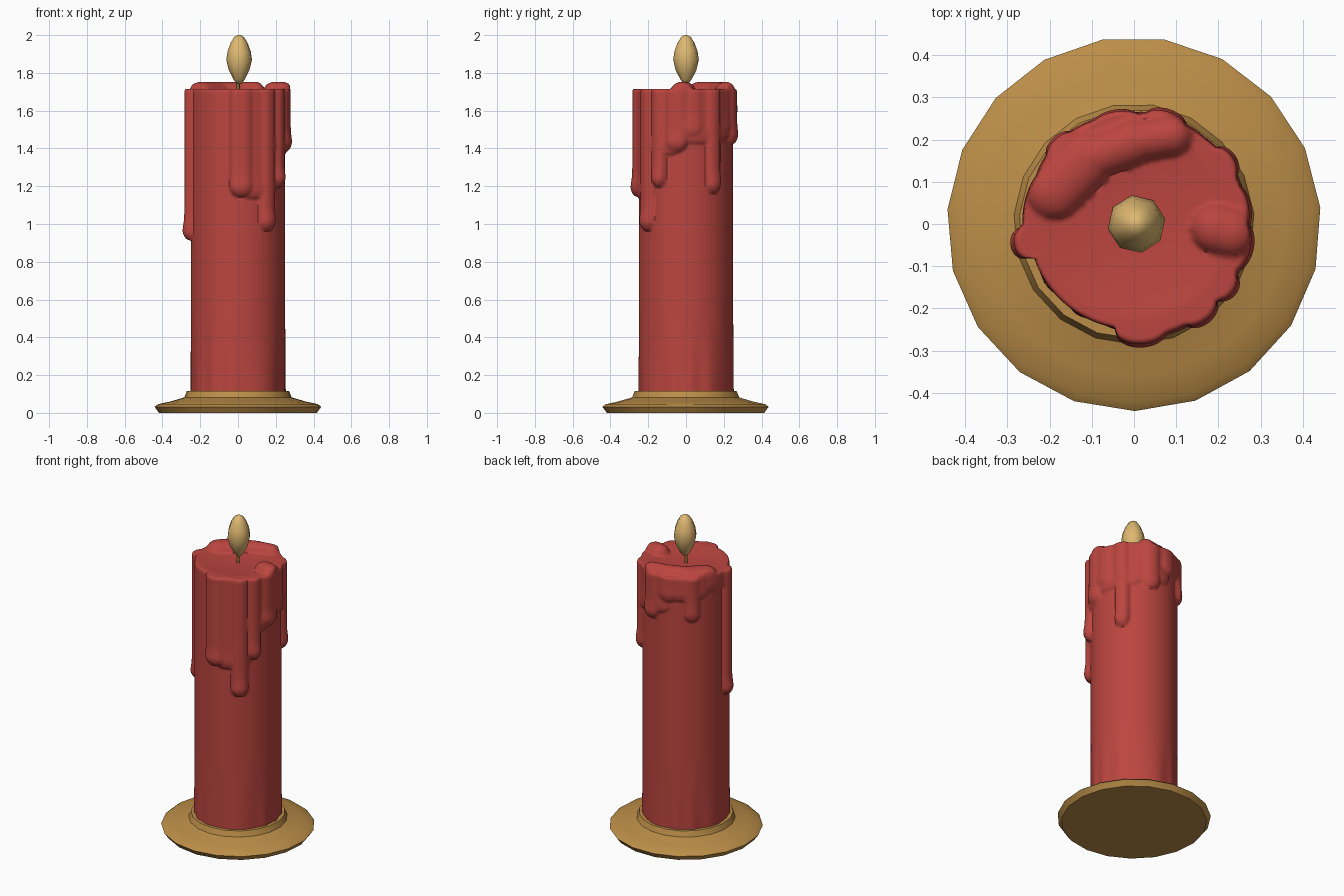
import bpy, bmesh, math
from mathutils import Vector

cube = bpy.data.objects.get("Cube")
if cube:
    bpy.data.objects.remove(cube, do_unlink=True)


def material(name, rgb):
    mat = bpy.data.materials.new(name)
    mat.use_nodes = True
    mat.diffuse_color = (*rgb, 1)
    mat.node_tree.nodes["Principled BSDF"].inputs["Base Color"].default_value = (*rgb, 1)
    return mat


RED = material("red wax", (0.50, 0.060, 0.050))
BRASS = material("brass", (0.50, 0.27, 0.065))
FLAME = material("pale flame", (0.73, 0.48, 0.165))


def loft(name, rings, mat, angle=40):
    """Skin closed rings of points, capping the first and last ring."""
    bm = bmesh.new()
    loops = [[bm.verts.new(p) for p in ring] for ring in rings]
    n = len(loops[0])
    for low, high in zip(loops, loops[1:]):
        for i in range(n):
            j = (i + 1) % n
            bm.faces.new((low[i], low[j], high[j], high[i]))
    bm.faces.new(loops[0][::-1])
    bm.faces.new(loops[-1])
    mesh = bpy.data.meshes.new(name)
    bm.to_mesh(mesh)
    bm.free()
    obj = bpy.data.objects.new(name, mesh)
    bpy.context.collection.objects.link(obj)
    mesh.materials.append(mat)
    bpy.ops.object.select_all(action="DESELECT")
    obj.select_set(True)
    bpy.context.view_layer.objects.active = obj
    bpy.ops.object.shade_smooth_by_angle(angle=math.radians(angle))
    return obj


def lathe(name, profile, sides, mat, turn=0, x=0, angle=40):
    turns = [math.radians(turn) + math.tau * i / sides for i in range(sides)]
    rings = [[(x + r * math.cos(a), r * math.sin(a), z) for a in turns] for r, z in profile]
    return loft(name, rings, mat, angle)


# Dish with a raised collar around the candle
lathe("dish", [(0.42, 0), (0.425, 0.008), (0.443, 0.032), (0.425, 0.046), (0.36, 0.06),
               (0.285, 0.082), (0.272, 0.115), (0.25, 0.115), (0.24, 0.1)], 19, BRASS, 5, angle=30)

# Wax runs: direction, half width (both degrees), lowest height, thickness
RUNS = [
    (-86, 14, 1.14, 0.035), (-53, 11, 0.96, 0.035), (-34, 9, 1.19, 0.035),
    (-12, 14, 1.38, 0.032), (8, 14, 1.45, 0.025), (34, 10, 1.16, 0.032),
    (73, 12, 1.42, 0.028), (100, 13, 1.55, 0.02), (133, 10, 1.43, 0.024),
    (190, 9, 0.91, 0.038),
    # thin coats joining the runs
    (-66, 28, 1.13, 0.02), (-28, 28, 1.36, 0.02), (22, 40, 1.42, 0.017),
    (70, 32, 1.46, 0.015), (125, 32, 1.56, 0.014), (172, 22, 1.6, 0.012),
]

# Melted lumps on the top: start, end, radius
LUMPS = [
    ((-0.19, 0.08), (-0.12, 0.15), 0.07), ((-0.12, 0.15), (0, 0.195), 0.055),
    ((0, 0.195), (0.09, 0.21), 0.05), ((0.195, -0.01), (0.23, -0.02), 0.06),
]
BASE, TOP, SIDES = 0.1, 1.715, 150


def wall_radius(a, z):
    thick = 0
    for direction, half, low, depth in RUNS:
        d = (a - math.radians(direction) + math.pi) % math.tau - math.pi
        across = d / math.radians(half)
        tip = max(0, 1 - (z - low) / 0.06)
        room = 1 - across ** 2 - tip ** 2
        if room > 0:
            bulb = 1 + 0.25 * math.exp(-((z - low - 0.05) / 0.05) ** 2)
            thick = max(thick, depth * bulb * room ** 0.4)
    # faint flutes that fade out above the foot
    foot = max(0, 1 - (z - BASE) / 0.4)
    return 0.25 + thick + 0.004 * foot * math.sin(11 * a + 2 * math.sin(3 * a))


def top_height(x, y):
    p = Vector((x, y))
    height = TOP - 0.018 * max(0, 1 - p.length_squared / 0.05)
    for start, end, radius in LUMPS:
        s, e = Vector(start), Vector(end)
        t = max(0, min(1, (p - s).dot(e - s) / (e - s).length_squared))
        room = 1 - ((p - s - t * (e - s)).length / radius) ** 2
        if room > 0:
            height = max(height, TOP - 0.012 + 0.05 * math.sqrt(room))
    return height


# Candle: wall rows close together where the wax runs, then rings across the top
turns = [math.tau * i / SIDES for i in range(SIDES)]
heights = [BASE + 0.75 * i / 12 for i in range(12)] + [0.85 + 0.85 * i / 85 for i in range(86)]
rings = [[(wall_radius(a, z) * math.cos(a), wall_radius(a, z) * math.sin(a), z) for a in turns]
         for z in heights]
for scale in [0.99, 0.97] + [0.95 - 0.93 * i / 28 for i in range(29)]:
    ring = []
    for a in turns:
        r = wall_radius(a, 1.7) * scale
        # run thickness smooths out towards the middle
        r = r * scale ** 2 + 0.26 * scale * (1 - scale ** 2)
        x, y = r * math.cos(a), r * math.sin(a)
        ring.append((x, y, top_height(x, y) - (0.004 if scale == 0.99 else 0)))
    rings.append(ring)
loft("candle", rings, RED, 60)

# Wick and flame
lathe("wick", [(0.011, 1.68), (0.011, 1.72), (0.009, 1.77)], 6, BRASS)
lathe("flame", [(0.012, 1.742), (0.03, 1.765), (0.056, 1.815), (0.069, 1.87), (0.062, 1.915),
                (0.045, 1.96), (0.026, 1.99), (0.008, 2.0)], 8, FLAME, 10, 0.006, 60)
